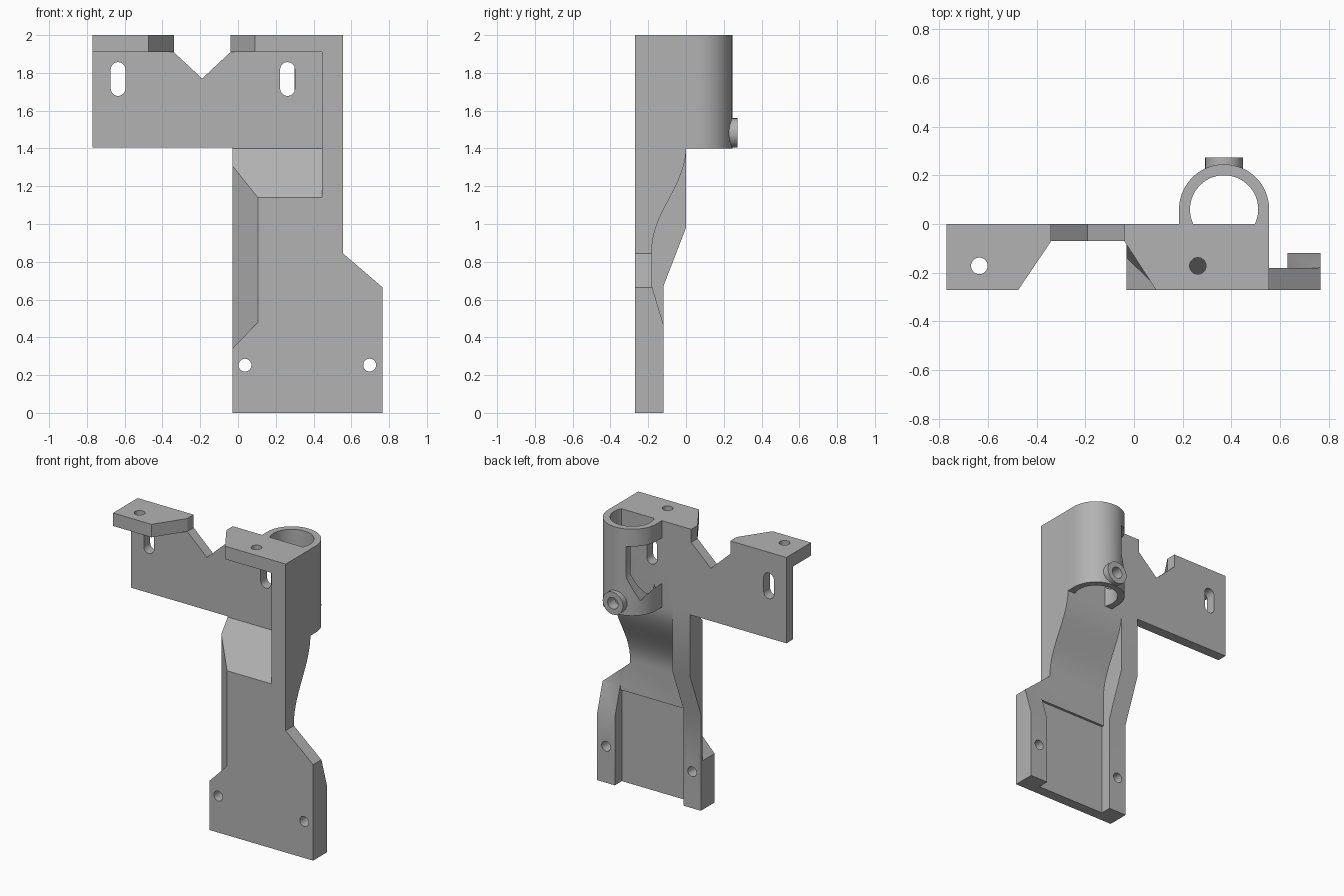
import bpy, bmesh, math
from mathutils import Vector

cube = bpy.data.objects.get("Cube")
if cube:
    bpy.data.objects.remove(cube, do_unlink=True)

grey = bpy.data.materials.new("plain grey")
grey.use_nodes = True
COLOUR = (0.45, 0.45, 0.45, 1)
grey.diffuse_color = COLOUR
grey.node_tree.nodes["Principled BSDF"].inputs["Base Color"].default_value = COLOUR


def prism(name, axis, profile, lo, hi):
    """Extrude a 2D profile along an axis; the profile uses the other two axes in order."""
    def place(p, d):
        v = list(p)
        v.insert("xyz".index(axis), d)
        return Vector(v)
    bm = bmesh.new()
    rings = [[bm.verts.new(place(p, d)) for p in profile] for d in (lo, hi)]
    for ring in rings:
        bm.faces.new(ring)
    n = len(profile)
    for i in range(n):
        j = (i + 1) % n
        bm.faces.new((rings[0][i], rings[0][j], rings[1][j], rings[1][i]))
    bmesh.ops.recalc_face_normals(bm, faces=bm.faces)
    mesh = bpy.data.meshes.new(name)
    bm.to_mesh(mesh)
    bm.free()
    mesh.materials.append(grey)
    ob = bpy.data.objects.new(name, mesh)
    bpy.context.collection.objects.link(ob)
    return ob


def combine(target, other, operation):
    """Apply an exact boolean and discard the second object."""
    mod = target.modifiers.new("boolean", 'BOOLEAN')
    mod.operation, mod.solver, mod.object = operation, 'EXACT', other
    bpy.context.view_layer.objects.active = target
    bpy.ops.object.modifier_apply(modifier=mod.name)
    bpy.data.objects.remove(other, do_unlink=True)


def cut(target, *args):
    combine(target, prism("cutter", *args), 'DIFFERENCE')


def join(target, *args):
    combine(target, prism(*args), 'UNION')


def arc(cx, cy, r, start, end, steps):
    angles = [math.radians(start + (end - start) * i / steps) for i in range(steps + 1)]
    return [(cx + r * math.cos(a), cy + r * math.sin(a)) for a in angles]


def circle(cx, cy, r):
    return arc(cx, cy, r, 0, 360, 32)[:-1]


FRONT, WALL, TOP, SHELF = -0.27, -0.07, 2.0, 1.91
LEFT, RAIL, WING = -0.03, 0.105, 0.63

# Column with a wider foot
bracket = prism("bracket", "y", [(LEFT, 0), (0.765, 0), (0.765, 0.665), (0.555, 0.845),
                                 (0.555, SHELF), (LEFT, SHELF)], FRONT, 0)

# Front pocket with a ramped floor
cut(bracket, "x", [(-0.3, 1.95), (WALL, 1.95), (WALL, 1.4), (FRONT, 1.14), (-0.3, 1.101)],
    -0.1, 0.445)

# Curved channel and recessed panel on the back
curve = [(-0.09 + 0.09 * math.cos(math.pi * i / 20), 1.4 - 0.535 * i / 20) for i in range(21)]
cut(bracket, "x", [(0.1, 1.4)] + curve + [(-0.18, 0.64), (-0.197, 0.64), (-0.197, -0.1),
                                          (0.1, -0.1)], RAIL, WING)

# Back rails: low wing rail and tall rib
cut(bracket, "x", [(0.1, 0.95), (-0.18, 0.95), (-0.18, 0.67), (-0.12, 0.47), (-0.12, -0.1),
                   (0.1, -0.1)], WING, 0.9)
cut(bracket, "x", [(0.1, 0.98), (0, 0.98), (-0.12, 0.67), (-0.12, -0.1), (0.1, -0.1)],
    -0.1, RAIL)

# Chamfer along the front edge of the column
chamfer = prism("chamfer_cutter", "z", [(0.136, -0.3), (-0.061, -0.11), (-0.061, -0.3)], 0.2, 1.5)
combine(chamfer, prism("chamfer_limit", "y", [(-0.1, 0.267), (0.2, 0.579), (0.2, 1.6),
                                              (-0.1, 1.6)], -0.4, 0.1), 'INTERSECT')
combine(bracket, chamfer, 'DIFFERENCE')

# Mounting plate with a V notch
join(bracket, "plate", "y", [(-0.77, 1.405), (0.1, 1.405), (0.1, SHELF), (-0.04, SHELF),
                             (-0.19, 1.77), (-0.34, SHELF), (-0.77, SHELF)], WALL, 0)

# Top flanges
join(bracket, "end_flange", "z", [(-0.77, 0), (-0.34, 0), (-0.34, WALL), (-0.475, FRONT),
                                  (-0.77, FRONT)], SHELF, TOP)
join(bracket, "column_flange", "z", [(-0.04, 0), (-0.04, WALL), (0.09, FRONT), (0.555, FRONT),
                                     (0.555, 0)], SHELF, TOP)

# Tube sleeve and screw boss
CX, CY = 0.37, 0.06
join(bracket, "sleeve", "z", arc(CX, CY, 0.185, 0, 180, 40) + [(0.185, -0.05), (0.555, -0.05)],
     1.4, TOP)
join(bracket, "boss", "y", circle(CX, 1.482, 0.078), 0.18, 0.273)
cut(bracket, "z", arc(CX, CY, 0.14, -25.4, 205.4, 48), 1.3, 2.1)
cut(bracket, "y", circle(CX, 1.482, 0.04), 0.1, 0.4)

# Window in the sleeve
cut(bracket, "y", [(0.15, 1.62), (0.225, 1.5), (0.3, 1.67), (0.3, 1.88), (0.15, 1.88)], 0, 0.4)

# Slots and screw holes
for x in (-0.635, 0.262):
    slot = arc(x, 1.818, 0.039, 0, 180, 12) + arc(x, 1.717, 0.039, 180, 360, 12)
    cut(bracket, "y", slot, -0.2, 0.02)
    cut(bracket, "z", circle(x, -0.172, 0.034), 1.85, 2.1)
for x in (0.037, 0.697):
    cut(bracket, "y", circle(x, 0.253, 0.034), -0.4, 0.1)

# Smooth round surfaces, sharp edges elsewhere
bpy.ops.object.select_all(action='DESELECT')
bracket.select_set(True)
bpy.context.view_layer.objects.active = bracket
bpy.ops.object.shade_smooth_by_angle(angle=math.radians(25))
